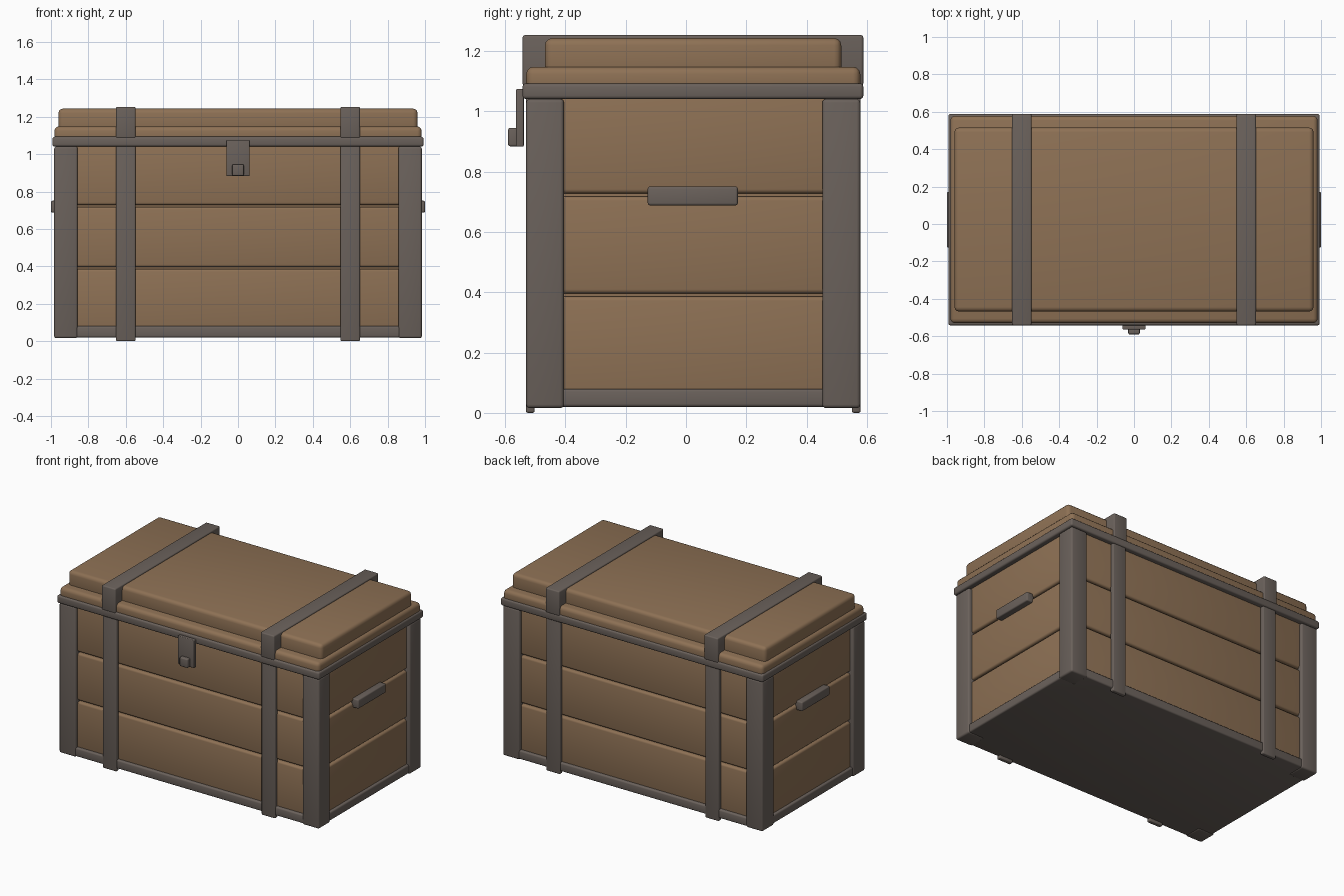
import bpy, bmesh, math

if "Cube" in bpy.data.objects:
    bpy.data.objects.remove(bpy.data.objects["Cube"])


def material(name, rgb):
    m = bpy.data.materials.new(name)
    m.diffuse_color = (*rgb, 1)
    m.use_nodes = True
    m.node_tree.nodes["Principled BSDF"].inputs["Base Color"].default_value = m.diffuse_color
    return m


WOOD = material("wood", (0.27, 0.165, 0.09))
IRON = material("iron", (0.145, 0.12, 0.105))


def box(name, x, y, z, mat, bevel=0.01):
    """Rounded box from (min, max) ranges on each axis."""
    bm = bmesh.new()
    bmesh.ops.create_cube(bm, size=1)
    for v in bm.verts:
        v.co = [r[0] if c < 0 else r[1] for c, r in zip(v.co, (x, y, z))]
    bmesh.ops.bevel(bm, geom=bm.edges[:], offset=bevel, segments=3,
                    profile=0.5, affect='EDGES', clamp_overlap=True)
    mesh = bpy.data.meshes.new(name)
    bm.to_mesh(mesh)
    bm.free()
    mesh.materials.append(mat)
    obj = bpy.data.objects.new(name, mesh)
    bpy.context.collection.objects.link(obj)
    bpy.ops.object.select_all(action='DESELECT')
    obj.select_set(True)
    bpy.context.view_layer.objects.active = obj
    bpy.ops.object.shade_smooth_by_angle(angle=math.radians(40))
    return obj


def sides(a, b, s):
    """Range a..b mirrored in x when s is -1."""
    return tuple(sorted((a * s, b * s)))


FRONT, BACK = -0.53, 0.578

# Body: bottom frame and three plank courses with dark gaps over a core
box("bottom_frame", (-0.975, 0.975), (FRONT + 0.004, BACK - 0.004), (0.02, 0.08), IRON)
box("inner_core", (-0.93, 0.93), (FRONT + 0.05, BACK - 0.05), (0.05, 1.06), WOOD)
for i, (z0, z1) in enumerate([(0.06, 0.386), (0.396, 0.718), (0.728, 1.055)]):
    box(f"plank_course_{i + 1}", (-0.957, 0.957), (FRONT + 0.023, BACK - 0.023),
        (z0, z1), WOOD, 0.014)

# Corner posts, straps and side handles
for s, side in ((-1, "left"), (1, "right")):
    for end, post, strap in (
            ("front", (FRONT, -0.405), (FRONT - 0.001, FRONT + 0.028)),
            ("back", (0.452, BACK), (BACK - 0.028, BACK + 0.001))):
        box(f"{end}_{side}_post", sides(0.857, 0.983, s), post, (0.016, 1.041), IRON, 0.012)
        box(f"{end}_{side}_strap", sides(0.548, 0.652, s), strap, (0.0, 1.06), IRON, 0.007)
    box(f"{side}_lid_strap", sides(0.548, 0.652, s), (-0.542, 0.588), (1.085, 1.253), IRON, 0.008)
    box(f"{side}_handle", sides(0.945, 1.0, s), (-0.127, 0.172), (0.688, 0.751), IRON, 0.008)

# Lid: iron rim with two wooden tiers
box("lid_rim", (-0.992, 0.992), (-0.542, 0.588), (1.041, 1.093), IRON, 0.011)
box("lid_lower_tier", (-0.982, 0.982), (FRONT, BACK), (1.06, 1.148), WOOD, 0.024)
box("lid_upper_tier", (-0.96, 0.96), (-0.468, 0.515), (1.11, 1.243), WOOD, 0.024)

# Latch
box("latch_plate", (-0.062, 0.062), (-0.564, -0.538), (0.883, 1.074), IRON, 0.005)
box("latch_knob", (-0.031, 0.031), (-0.59, -0.555), (0.884, 0.945), IRON, 0.007)
